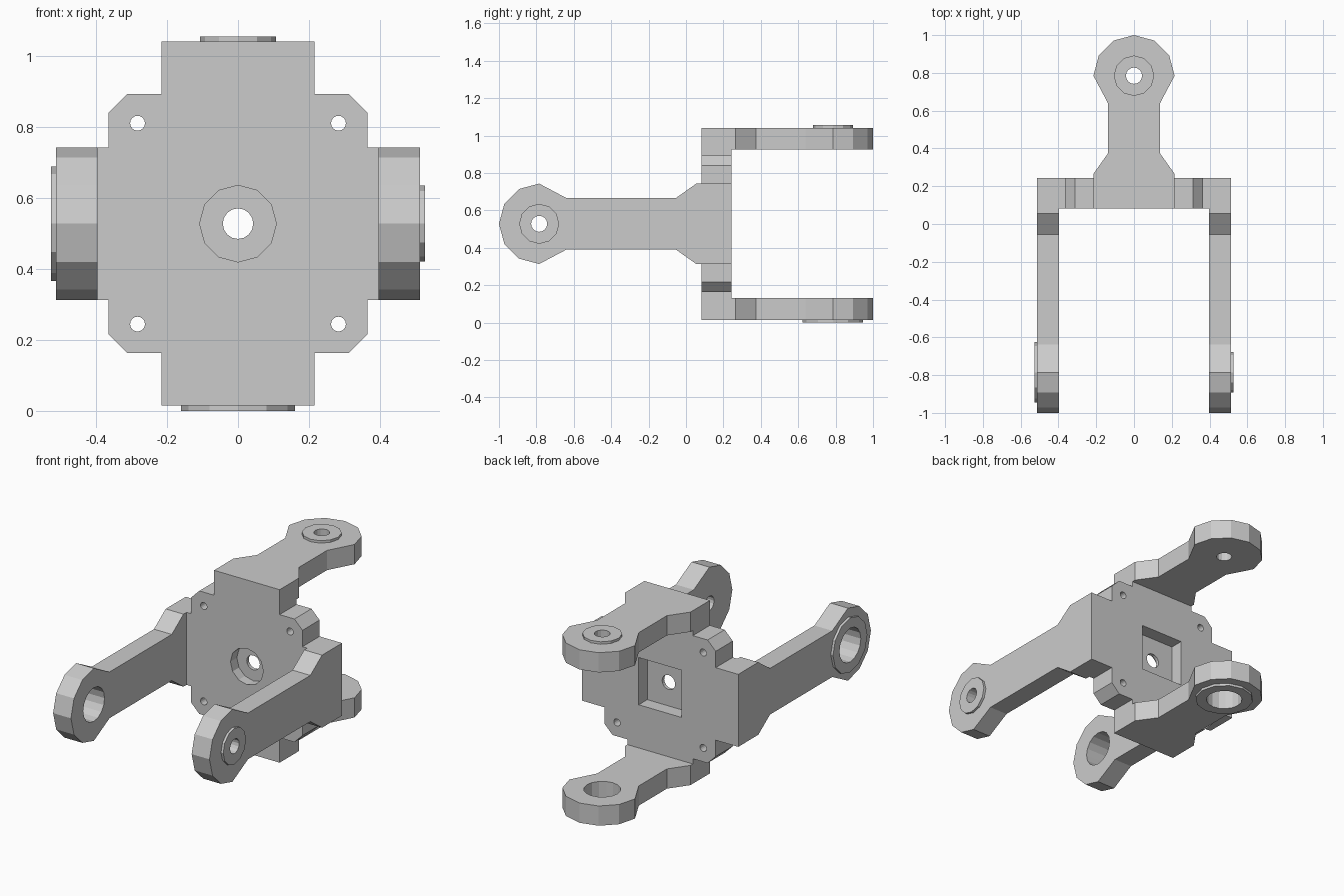
import bpy, bmesh
from math import cos, sin, pi
from mathutils import Matrix, Vector

if "Cube" in bpy.data.objects:
    bpy.data.objects.remove(bpy.data.objects["Cube"])

CZ = 0.528                      # height of the hub axis
OUT, INN, TOP = 0.513, 0.396, 0.5275   # arm outer face, inner face, boss face
CENTRE = Vector((0, 0, CZ))
X, Y, Z = Vector((1, 0, 0)), Vector((0, 1, 0)), Vector((0, 0, 1))


def prism(name, pts, w0, w1, u, v, w):
    """Extrude a (u, v) outline from w0 to w1 in the given axes."""
    bm = bmesh.new()
    face = bm.faces.new([bm.verts.new(CENTRE + u * a + v * b + w * w0) for a, b in pts])
    ext = bmesh.ops.extrude_face_region(bm, geom=[face])
    moved = [g for g in ext['geom'] if isinstance(g, bmesh.types.BMVert)]
    bmesh.ops.translate(bm, verts=moved, vec=w * (w1 - w0))
    bmesh.ops.recalc_face_normals(bm, faces=bm.faces[:])
    mesh = bpy.data.meshes.new(name)
    bm.to_mesh(mesh)
    bm.free()
    ob = bpy.data.objects.new(name, mesh)
    bpy.context.collection.objects.link(ob)
    return ob


def ngon(r, n, cu=0, cv=0):
    return [(cu + r * cos(2 * pi * i / n), cv + r * sin(2 * pi * i / n)) for i in range(n)]


def combine(ob, other, op):
    mod = ob.modifiers.new(op, 'BOOLEAN')
    mod.operation, mod.object, mod.solver = op, other, 'EXACT'
    bpy.context.view_layer.objects.active = ob
    bpy.ops.object.modifier_apply(modifier=mod.name)
    bpy.data.objects.remove(other)


# Hub plate: cross with chamfered shoulders
q = [(OUT, 0.215), (0.365, 0.215), (0.365, 0.312), (0.312, 0.365), (0.215, 0.365), (0.215, OUT)]
outline = q + [(-a, b) for a, b in q[::-1]] + [(-a, -b) for a, b in q] + [(a, -b) for a, b in q[::-1]]
hub = prism("hub_plate", outline, 0.083, 0.243, X, Z, Y)

# Hub recess, square rear pocket, centre hole and corner screw holes
s = 0.14
cuts = [(ngon(0.108, 12), 0.0, 0.143),
        ([(s, s), (-s, s), (-s, -s), (s, -s)], 0.163, 0.3),
        (ngon(0.043, 16), 0.0, 0.3)]
cuts += [(ngon(0.021, 16, a, b), 0.0, 0.3) for a in (-0.283, 0.283) for b in (-0.283, 0.283)]
for pts, a, b in cuts:
    combine(hub, prism("cutter", pts, a, b, X, Z, Y), 'DIFFERENCE')


def arm(name, start, t0, t1, u, v, w, boss_r, hole_r):
    # Tapered bar ending in a twelve-sided eye with a raised boss
    head = 0.785
    half = [(start, 0.215), (t0, 0.215), (t1, 0.137), (0.638, 0.137)]
    eye = [(head + 0.215 * cos(k * pi / 6), 0.215 * sin(k * pi / 6)) for k in range(3, -4, -1)]
    pts = half + eye + [(a, -b) for a, b in half[::-1]]
    ob = prism(name, pts, INN, OUT, u, v, w)
    combine(ob, prism("boss", ngon(boss_r, 12, head), 0.45, TOP, u, v, w), 'UNION')
    combine(ob, prism("cutter", ngon(hole_r, 16, head), 0.3, 0.6, u, v, w), 'DIFFERENCE')


# One narrow-holed and one wide-holed arm in each pair
small, large = (0.107, 0.043), (0.161, 0.1)
arm("upper_rear_arm", 0.243, 0.265, 0.375, Y, X, Z, *small)
arm("lower_rear_arm", 0.243, 0.265, 0.375, Y, X, -Z, *large)
arm("right_front_arm", -0.083, -0.055, 0.055, -Y, Z, X, *small)
arm("left_front_arm", -0.083, -0.055, 0.055, -Y, Z, -X, *large)
